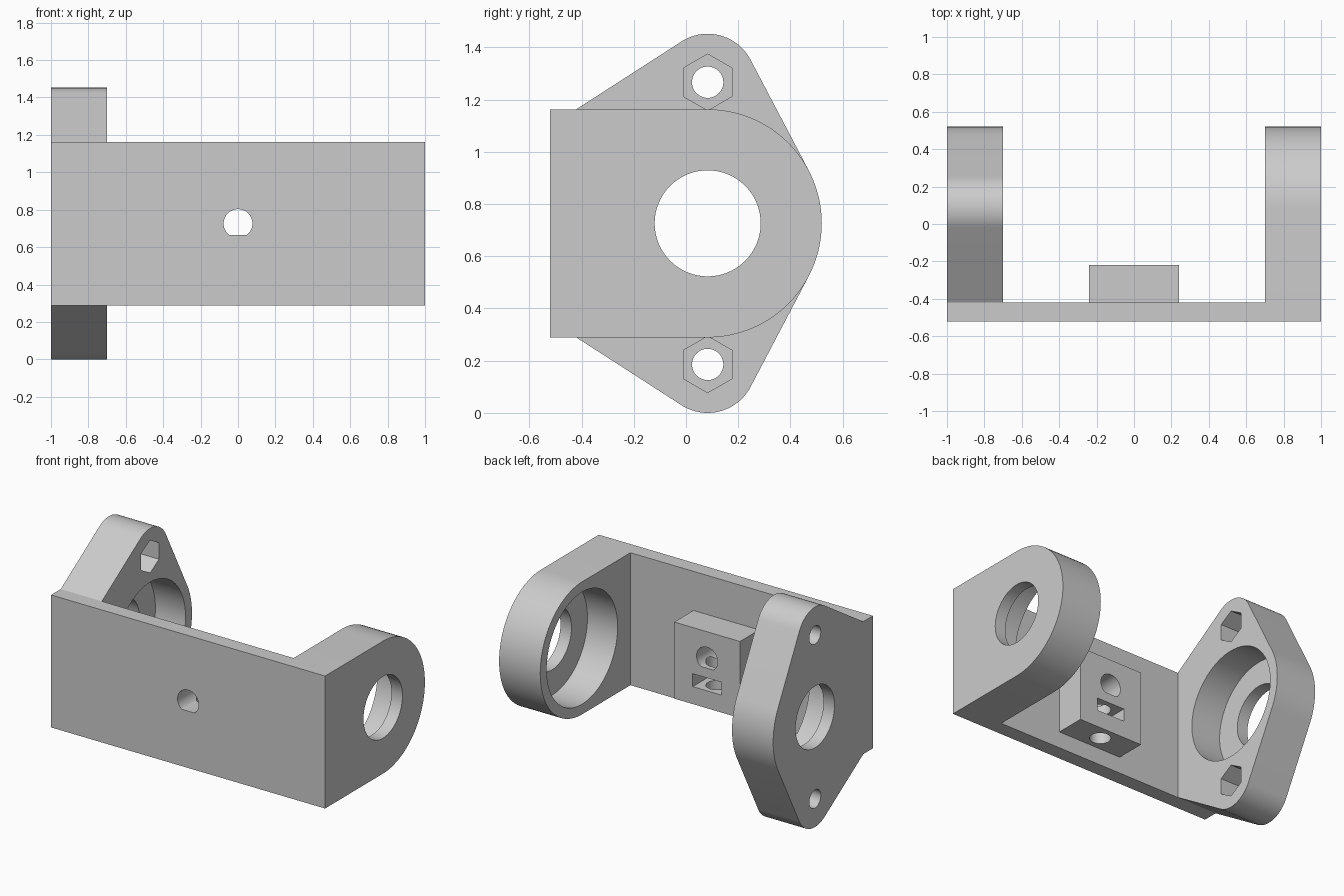
import bpy, bmesh, math
from mathutils import Vector
from mathutils.geometry import convex_hull_2d

if "Cube" in bpy.data.objects:
    bpy.data.objects.remove(bpy.data.objects["Cube"], do_unlink=True)

# Main dimensions
MID_Z, AXIS_Y = 0.726, 0.083
ARM_R, BORE_R, HOLE_R = 0.437, 0.37, 0.203
LUG_R, LUG_OFFSET = 0.1855, 0.5405
FRONT, PLATE_BACK, INNER = -0.52, -0.42, 0.70
LOW, HIGH = MID_Z - ARM_R, MID_Z + ARM_R
BORE_DEPTH, NUT_DEPTH = 0.22, 0.15

grey = bpy.data.materials.new("light grey")
grey.use_nodes = True
grey.diffuse_color = (0.6, 0.6, 0.6, 1)
grey.node_tree.nodes["Principled BSDF"].inputs["Base Color"].default_value = (0.6, 0.6, 0.6, 1)


def ring(u, v, r, n=96, start=0.0):
    return [Vector((u + r * math.cos(start + math.tau * i / n),
                    v + r * math.sin(start + math.tau * i / n))) for i in range(n)]


def rect(u0, u1, v0, v1):
    return [Vector(p) for p in ((u0, v0), (u1, v0), (u1, v1), (u0, v1))]


def hull(points):
    return [points[i] for i in convex_hull_2d(points)]


def prism(name, profile, axis, a, b):
    """Extrude a 2D profile along an axis from a to b."""
    place = {"x": lambda p, t: (t, p.x, p.y),
             "y": lambda p, t: (p.x, t, p.y),
             "z": lambda p, t: (p.x, p.y, t)}[axis]
    bm = bmesh.new()
    ends = [[bm.verts.new(place(p, t)) for p in profile] for t in (a, b)]
    for loop in ends:
        bm.faces.new(loop)
    for i in range(len(profile)):
        j = (i + 1) % len(profile)
        bm.faces.new((ends[0][i], ends[0][j], ends[1][j], ends[1][i]))
    bmesh.ops.recalc_face_normals(bm, faces=bm.faces)
    mesh = bpy.data.meshes.new(name)
    bm.to_mesh(mesh)
    bm.free()
    mesh.materials.append(grey)
    obj = bpy.data.objects.new(name, mesh)
    bpy.context.collection.objects.link(obj)
    return obj


def combine(target, tool, operation):
    """Apply a boolean and discard the tool."""
    tool.hide_render = True
    mod = target.modifiers.new("boolean", "BOOLEAN")
    mod.operation, mod.solver, mod.object = operation, "EXACT", tool
    bpy.context.view_layer.objects.active = target
    bpy.ops.object.modifier_apply(modifier=mod.name)
    bpy.data.objects.remove(tool, do_unlink=True)


# Front plate, two side arms and the shaft block, fused into one bracket
bracket = prism("bracket", rect(-1, 1, LOW, HIGH), "y", FRONT, PLATE_BACK)

boss = ring(AXIS_Y, MID_Z, ARM_R)
plain_arm = hull(boss + rect(FRONT, AXIS_Y, LOW, HIGH))
lugs = [MID_Z - LUG_OFFSET, MID_Z + LUG_OFFSET]
flange_arm = hull(boss + rect(PLATE_BACK, AXIS_Y, LOW, HIGH)
                  + [p for z in lugs for p in ring(AXIS_Y, z, LUG_R)])

combine(bracket, prism("plain_arm", plain_arm, "x", INNER, 1), "UNION")
combine(bracket, prism("flange_arm", flange_arm, "x", -1, -INNER), "UNION")
combine(bracket, prism("shaft_block", rect(-0.24, 0.24, 0.40, 0.905), "y",
                       PLATE_BACK - 0.05, -0.22), "UNION")

# Stepped bearing bores in both arms
for side in (-1, 1):
    combine(bracket, prism("bore", ring(AXIS_Y, MID_Z, BORE_R), "x",
                           side * (INNER - 0.1), side * (INNER + BORE_DEPTH)), "DIFFERENCE")
    combine(bracket, prism("hole", ring(AXIS_Y, MID_Z, HOLE_R), "x",
                           side * (INNER + 0.1), side * 1.1), "DIFFERENCE")

# Bolt holes with hexagonal nut pockets in the flange lugs
for z in lugs:
    combine(bracket, prism("nut_pocket", ring(AXIS_Y, z, 0.108, 6, math.pi / 2), "x",
                           -INNER + 0.1, -INNER - NUT_DEPTH), "DIFFERENCE")
    combine(bracket, prism("bolt_hole", ring(AXIS_Y, z, 0.06, 48), "x",
                           -INNER - 0.1, -1.1), "DIFFERENCE")

# D-shaped shaft hole, nut slot and set screw hole in the block
flat = MID_Z - 0.062
d_shape = [Vector((p.x, max(p.y, flat))) for p in ring(0, MID_Z, 0.077, 64)]
combine(bracket, prism("shaft_hole", hull(d_shape), "y", FRONT - 0.1, 0), "DIFFERENCE")
combine(bracket, prism("nut_slot", rect(-0.105, 0.105, 0.515, 0.60), "y", -0.415, 0), "DIFFERENCE")
combine(bracket, prism("screw_hole", ring(0, -0.32, 0.065, 48), "z", 0.3, MID_Z), "DIFFERENCE")

# Smooth curved walls, crisp edges
bpy.ops.object.select_all(action="DESELECT")
bracket.select_set(True)
bpy.context.view_layer.objects.active = bracket
bpy.ops.object.shade_smooth_by_angle(angle=math.radians(25))
